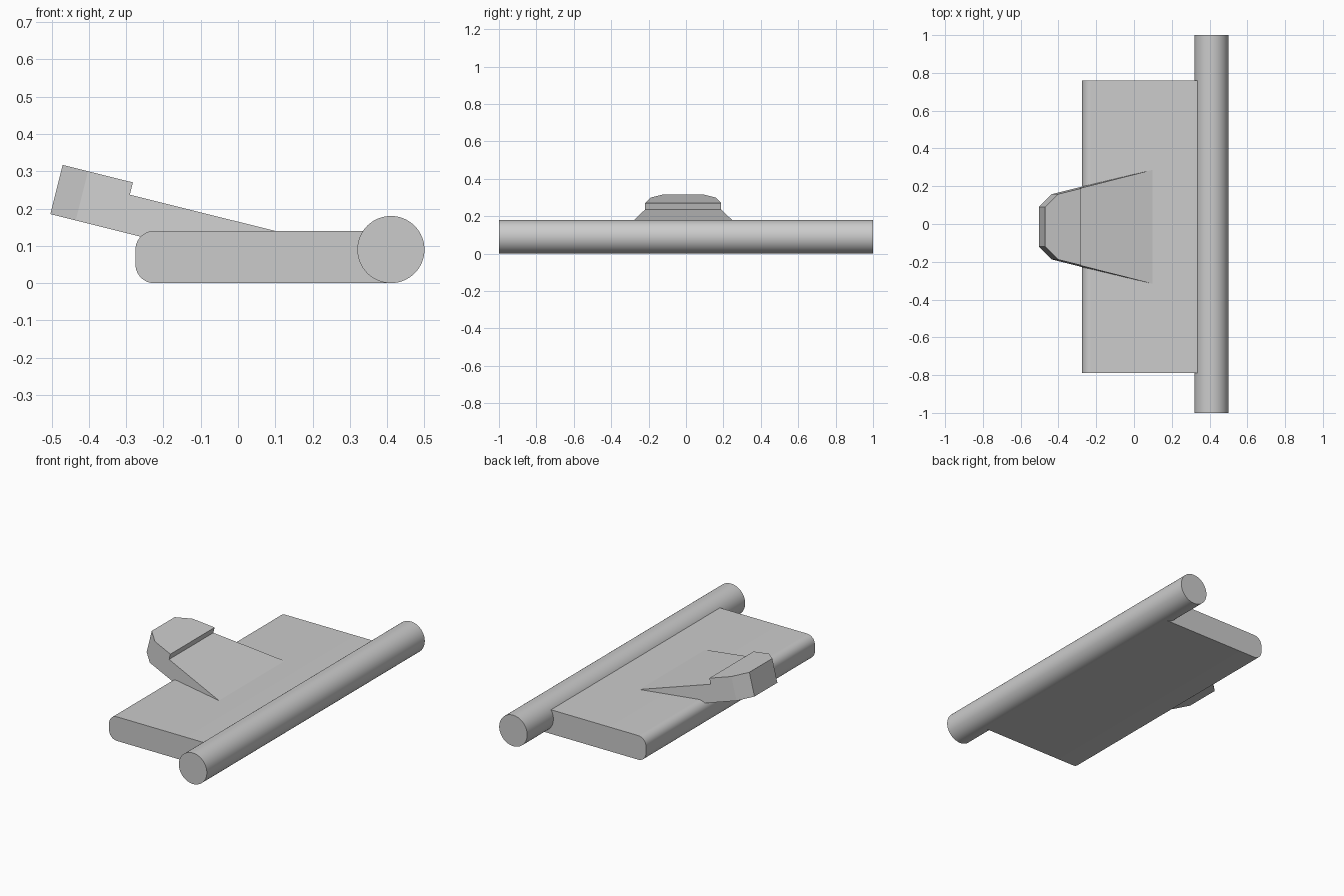
import bpy, bmesh, math
from mathutils import Vector, Matrix

cube = bpy.data.objects.get("Cube")
if cube:
    bpy.data.objects.remove(cube, do_unlink=True)

grey = bpy.data.materials.new("light grey")
grey.use_nodes = True
grey.diffuse_color = (0.6, 0.6, 0.6, 1)
grey.node_tree.nodes["Principled BSDF"].inputs["Base Color"].default_value = (0.6, 0.6, 0.6, 1)

MID_Y = -0.015          # plate and tab share this centre line


def prism(name, base, sweep):
    """Extrude a closed outline along a vector into a solid object."""
    bm = bmesh.new()
    face = bm.faces.new([bm.verts.new(p) for p in base])
    out = bmesh.ops.extrude_face_region(bm, geom=[face])
    verts = [g for g in out["geom"] if isinstance(g, bmesh.types.BMVert)]
    bmesh.ops.translate(bm, verts=verts, vec=sweep)
    bmesh.ops.recalc_face_normals(bm, faces=bm.faces)
    mesh = bpy.data.meshes.new(name)
    bm.to_mesh(mesh)
    bm.free()
    obj = bpy.data.objects.new(name, mesh)
    bpy.context.collection.objects.link(obj)
    mesh.materials.append(grey)
    return obj


def smooth(obj):
    bpy.ops.object.select_all(action='DESELECT')
    obj.select_set(True)
    bpy.context.view_layer.objects.active = obj
    bpy.ops.object.shade_smooth_by_angle(angle=math.radians(30))


def arc(cx, cz, r, start, end, steps):
    angles = [math.radians(start + (end - start) * i / steps) for i in range(steps + 1)]
    return [(cx + r * math.cos(a), cz + r * math.sin(a)) for a in angles]


# Long round rod along the edge
circle = arc(0.41, 0.09, 0.09, 0, 360, 64)[:-1]
smooth(prism("hinge_rod", [(x, -1, z) for x, z in circle], (0, 2, 0)))

# Flat plate with rounded free edge, running into the rod
R = 0.05
outline = [(0.41, 0), (0.41, 0.14)]
outline += arc(-0.275 + R, 0.14 - R, R, 90, 180, 10)
outline += arc(-0.275 + R, R, R, 180, 270, 10)
smooth(prism("plate", [(x, MID_Y - 0.775, z) for x, z in outline], (0, 1.55, 0)))

# Tilted tab and its raised lip, drawn flat then tipped up
tilt = Matrix.Translation((-0.503, MID_Y, 0.185)) @ Matrix.Rotation(math.radians(14), 4, 'Y')


def tab_part(name, half, low, high):
    ring = half + [(u, -v) for u, v in reversed(half)]
    obj = prism(name, [tilt @ Vector((u, v, low)) for u, v in ring],
                tilt.to_3x3() @ Vector((0, 0, high - low)))
    return obj


nose = [(0, 0.105), (0.07, 0.173)]
tab_part("thumb_tab", nose + [(0.194, 0.203), (0.596, 0.302)], 0, 0.102)
tab_part("tab_lip", nose + [(0.194, 0.203)], 0.102, 0.136)
